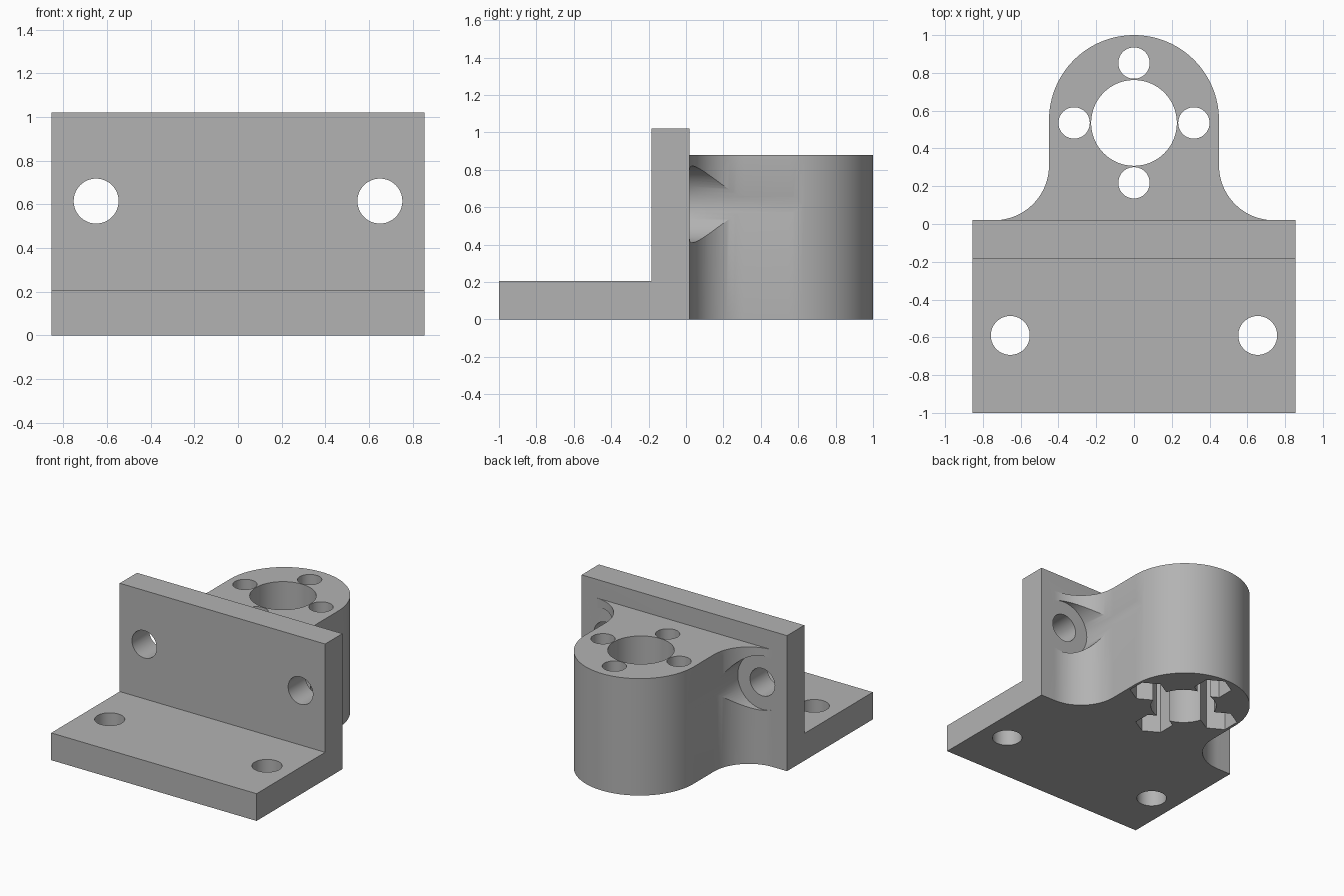
import bpy, bmesh, math
from math import cos, sin, pi

cube = bpy.data.objects.get("Cube")
if cube:
    bpy.data.objects.remove(cube, do_unlink=True)

# Single material
grey = bpy.data.materials.new("plain grey")
grey.use_nodes = True
colour = (0.45, 0.45, 0.45, 1)
grey.diffuse_color = colour
grey.node_tree.nodes["Principled BSDF"].inputs["Base Color"].default_value = colour


def prism(name, points, offset):
    """Extrude a closed outline of 3D points along an offset vector."""
    bm = bmesh.new()
    face = bm.faces.new([bm.verts.new(p) for p in points])
    top = bmesh.ops.extrude_face_region(bm, geom=[face])["geom"]
    bmesh.ops.translate(bm, vec=offset, verts=[v for v in top if isinstance(v, bmesh.types.BMVert)])
    bmesh.ops.recalc_face_normals(bm, faces=bm.faces)
    mesh = bpy.data.meshes.new(name)
    bm.to_mesh(mesh)
    bm.free()
    mesh.materials.append(grey)
    obj = bpy.data.objects.new(name, mesh)
    bpy.context.collection.objects.link(obj)
    return obj


def arc(cx, cy, r, start, end, steps):
    angles = [start + (end - start) * i / steps for i in range(steps + 1)]
    return [(cx + r * cos(a), cy + r * sin(a)) for a in angles]


def upright(name, x, y, r, z0, z1, sides=64):
    ring = arc(x, y, r, pi / 2, 2.5 * pi, sides)[:-1]
    return prism(name, [(u, v, z0) for u, v in ring], (0, 0, z1 - z0))


def lengthwise(name, x, z, r, y0, y1, sides=64):
    ring = arc(x, z, r, 0, 2 * pi, sides)[:-1]
    return prism(name, [(u, y0, v) for u, v in ring], (0, y1 - y0, 0))


def combine(target, other, operation):
    mod = target.modifiers.new(operation.lower(), "BOOLEAN")
    mod.operation = operation
    mod.solver = "EXACT"
    mod.object = other
    bpy.context.view_layer.objects.active = target
    bpy.ops.object.modifier_apply(modifier=mod.name)
    bpy.data.objects.remove(other, do_unlink=True)


HALF_W, BACK, WALL_FRONT = 0.855, 0.02, -0.185
BOSS_Y, BOSS_H, FILLET = 0.535, 0.88, 0.29

# L-shaped base plate and upright wall
profile = [(-1, 0), (BACK, 0), (BACK, 1.02), (WALL_FRONT, 1.02), (WALL_FRONT, 0.205), (-1, 0.205)]
bracket = prism("mounting_bracket", [(-HALF_W, y, z) for y, z in profile], (2 * HALF_W, 0, 0))

# Rounded boss flaring into the wall
side_x = 0.45
cx, cy = side_x + FILLET, BACK + FILLET
right = [(cx, BACK - 0.1)] + arc(cx, cy, FILLET, 1.5 * pi, pi, 24)
left = [(-x, y) for x, y in reversed(right)]
outline = right + arc(0, 0.55, side_x, 0, pi, 64) + left
boss = prism("boss", [(x, y, 0) for x, y in outline], (0, 0, BOSS_H))

# Screw head clearances, bored through the flares only
for s in (-1, 1):
    combine(boss, lengthwise("clearance", s * 0.65, 0.615, 0.205, BACK, 1.2), "DIFFERENCE")
combine(bracket, boss, "UNION")

# Screw holes in the plate and the wall
for s in (-1, 1):
    combine(bracket, upright("plate_hole", s * 0.655, -0.59, 0.103, -0.1, 0.4), "DIFFERENCE")
    combine(bracket, lengthwise("wall_hole", s * 0.65, 0.615, 0.103, -0.4, 0.1), "DIFFERENCE")

# Central bore, four small holes and their hexagonal nut pockets
combine(bracket, upright("bore", 0, BOSS_Y, 0.227, -0.1, 1.2), "DIFFERENCE")
for i in range(4):
    x, y = 0.317 * cos(i * pi / 2), BOSS_Y + 0.317 * sin(i * pi / 2)
    combine(bracket, upright("small_hole", x, y, 0.083, -0.1, 1.2, 48), "DIFFERENCE")
    combine(bracket, upright("nut_pocket", x, y, 0.13, -0.1, 0.4, 6), "DIFFERENCE")

# Smooth curved walls, keep hard edges
bpy.ops.object.select_all(action="DESELECT")
bracket.select_set(True)
bpy.context.view_layer.objects.active = bracket
bpy.ops.object.shade_smooth_by_angle(angle=math.radians(30))
